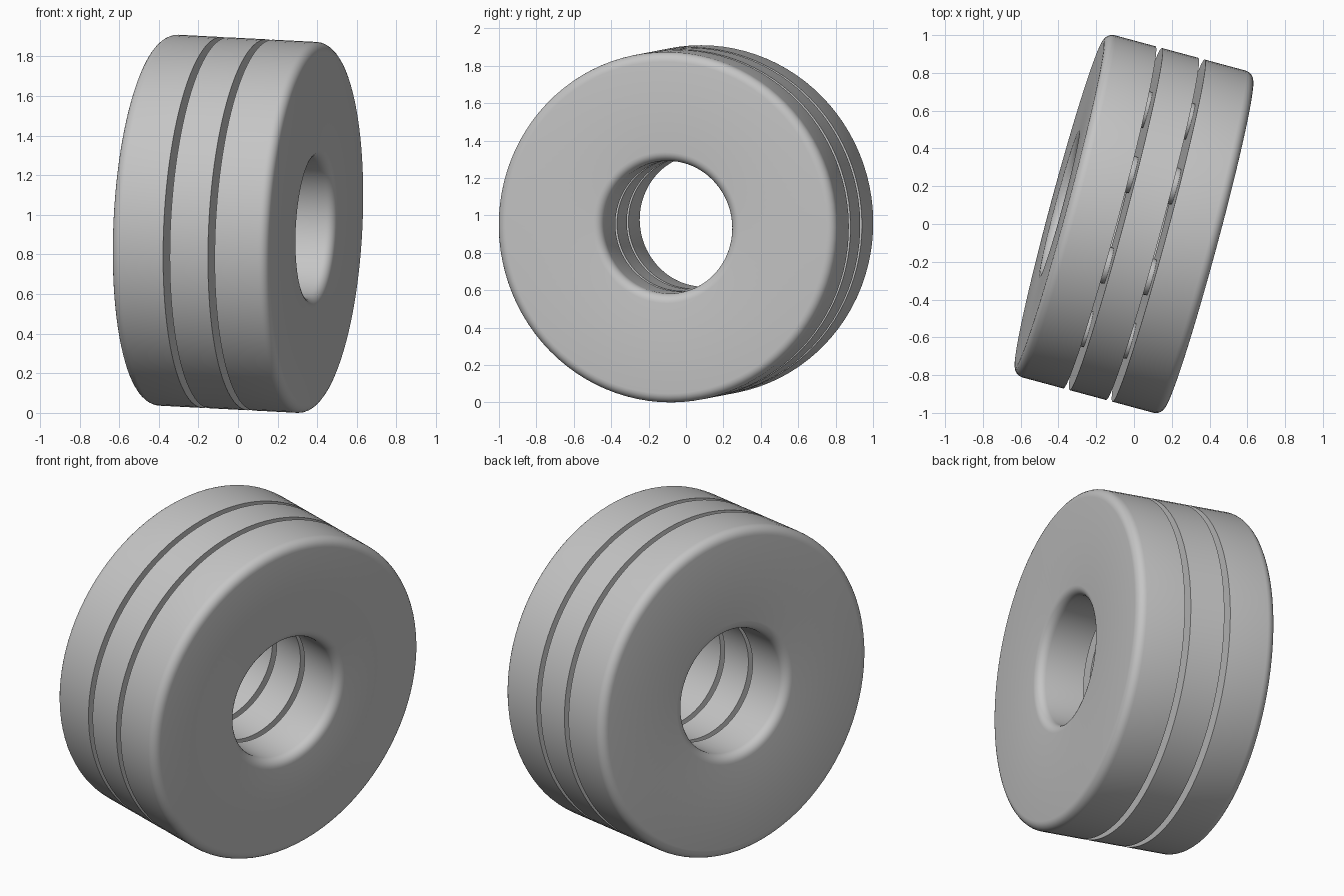
import bpy, bmesh, math
from mathutils import Vector, Matrix

if "Cube" in bpy.data.objects:
    bpy.data.objects.remove(bpy.data.objects["Cube"], do_unlink=True)

OUTER, BORE = 0.938, 0.355
HALF, FILLET = 0.41, 0.05
CORE, GAP = 0.1, 0.035
BALLS, PITCH, BALL_R = 8, 0.65, 0.1

steel = bpy.data.materials.new("steel grey")
steel.use_nodes = True
grey = (0.56, 0.56, 0.56, 1)
steel.diffuse_color = grey
steel.node_tree.nodes["Principled BSDF"].inputs["Base Color"].default_value = grey

# Tilted shaft axis shared by every part
AXIS = Vector((0.964, -0.26, -0.05)).normalized()
FRAME = Matrix.Translation((0, 0, 0.955)) @ AXIS.to_track_quat('Z', 'Y').to_matrix().to_4x4()


def finish(name, bm):
    bmesh.ops.recalc_face_normals(bm, faces=bm.faces)
    mesh = bpy.data.meshes.new(name)
    bm.to_mesh(mesh)
    bm.free()
    mesh.materials.append(steel)
    ob = bpy.data.objects.new(name, mesh)
    bpy.context.collection.objects.link(ob)
    ob.matrix_world = FRAME
    bpy.ops.object.select_all(action='DESELECT')
    ob.select_set(True)
    bpy.context.view_layer.objects.active = ob
    bpy.ops.object.shade_smooth_by_angle(angle=math.radians(35))
    return ob


def arc(r, z, start):
    """Quarter circle of the fillet, as radius and height pairs."""
    angles = [math.radians(start + 90 * i / 6) for i in range(7)]
    return [(r + FILLET * math.cos(a), z + FILLET * math.sin(a)) for a in angles]


def ring(name, profile, side=1):
    """Lathe a closed profile about the shaft axis."""
    bm = bmesh.new()
    verts = [bm.verts.new((r, 0, side * z)) for r, z in profile]
    edges = [bm.edges.new((v, verts[i - 1])) for i, v in enumerate(verts)]
    bmesh.ops.spin(bm, geom=verts + edges, cent=(0, 0, 0), axis=(0, 0, 1),
                   angle=math.tau, steps=96)
    bmesh.ops.remove_doubles(bm, verts=bm.verts, dist=0.0005)
    return finish(name, bm)


def ball_row(name, z):
    bm = bmesh.new()
    for i in range(BALLS):
        a = math.tau * (i + 0.5) / BALLS
        place = Matrix.Translation((PITCH * math.cos(a), PITCH * math.sin(a), z))
        bmesh.ops.create_uvsphere(bm, u_segments=24, v_segments=12,
                                  radius=BALL_R, matrix=place)
    return finish(name, bm)


# Outer washers, rounded on their exposed face, with a row of balls behind each
inner = CORE + GAP
washer = [(BORE, inner), (OUTER, inner)]
washer += arc(OUTER - FILLET, HALF - FILLET, 0)
washer += arc(BORE + FILLET, HALF - FILLET, 90)
for label, side in (("left", 1), ("right", -1)):
    ring(label + "_washer", washer, side)
    ball_row(label + "_ball_row", side * (CORE + GAP / 2))

# Plain centre washer
ring("centre_washer", [(BORE, -CORE), (OUTER, -CORE), (OUTER, CORE), (BORE, CORE)])
